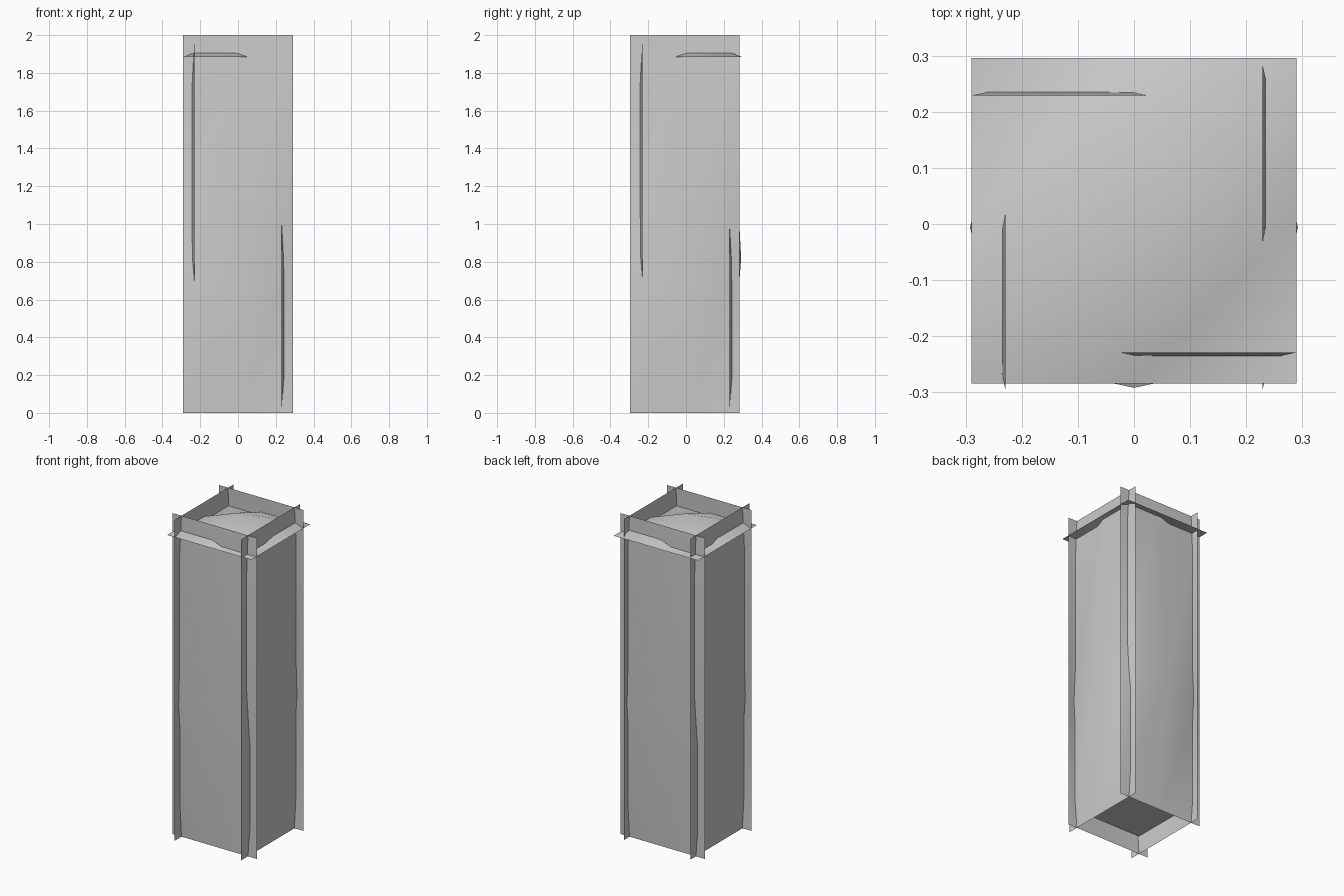
import bpy, bmesh, math
from mathutils import Matrix

if "Cube" in bpy.data.objects:
    bpy.data.objects.remove(bpy.data.objects["Cube"])

HALF, HEIGHT, INSET = 0.29, 2.0, 0.229
PEAK_Z = 0.82


def make_object(name, bm, matrix):
    bm.transform(matrix)
    mesh = bpy.data.meshes.new(name)
    bm.to_mesh(mesh)
    bm.free()
    obj = bpy.data.objects.new(name, mesh)
    bpy.context.collection.objects.link(obj)
    bpy.ops.object.select_all(action='DESELECT')
    obj.select_set(True)
    bpy.context.view_layer.objects.active = obj
    bpy.ops.object.shade_smooth_by_angle(angle=math.radians(30))


def peaked_sheet(name, us, vs, peak, matrix):
    # 3 x 3 point sheet with a raised middle; all quads split the same way
    bm = bmesh.new()
    g = [[bm.verts.new((u, v, peak if i == j == 1 else 0))
          for i, u in enumerate(us)] for j, v in enumerate(vs)]
    for j in range(2):
        for i in range(2):
            a, b, c, d = g[j][i], g[j][i + 1], g[j + 1][i + 1], g[j + 1][i]
            bm.faces.new((a, b, c))
            bm.faces.new((a, c, d))
    make_object(name, bm, matrix)


span = (-HALF, 0, HALF)

# Four upright walls, bulging outward, with edges crossing at the corners
for i, side in enumerate(("front", "right", "back", "left")):
    shift = -0.006 if side in ("right", "left") else 0
    m = (Matrix.Translation((0, shift, 0))
         @ Matrix.Rotation(i * math.pi / 2, 4, 'Z')
         @ Matrix.Translation((0, -INSET, 0))
         @ Matrix.Rotation(math.pi / 2, 4, 'X'))
    peaked_sheet(side + "_wall", span, (0, PEAK_Z, HEIGHT), 0.063, m)

# Peaked top panel pokes out through the walls
peaked_sheet("top_panel", span, span, 0.105,
             Matrix.Translation((0, 0.006, 1.885)))

# Flat bottom panel stays inside the walls
bm = bmesh.new()
bmesh.ops.create_grid(bm, x_segments=1, y_segments=1, size=INSET)
make_object("bottom_panel", bm, Matrix.Translation((0, 0, 0.115)))
